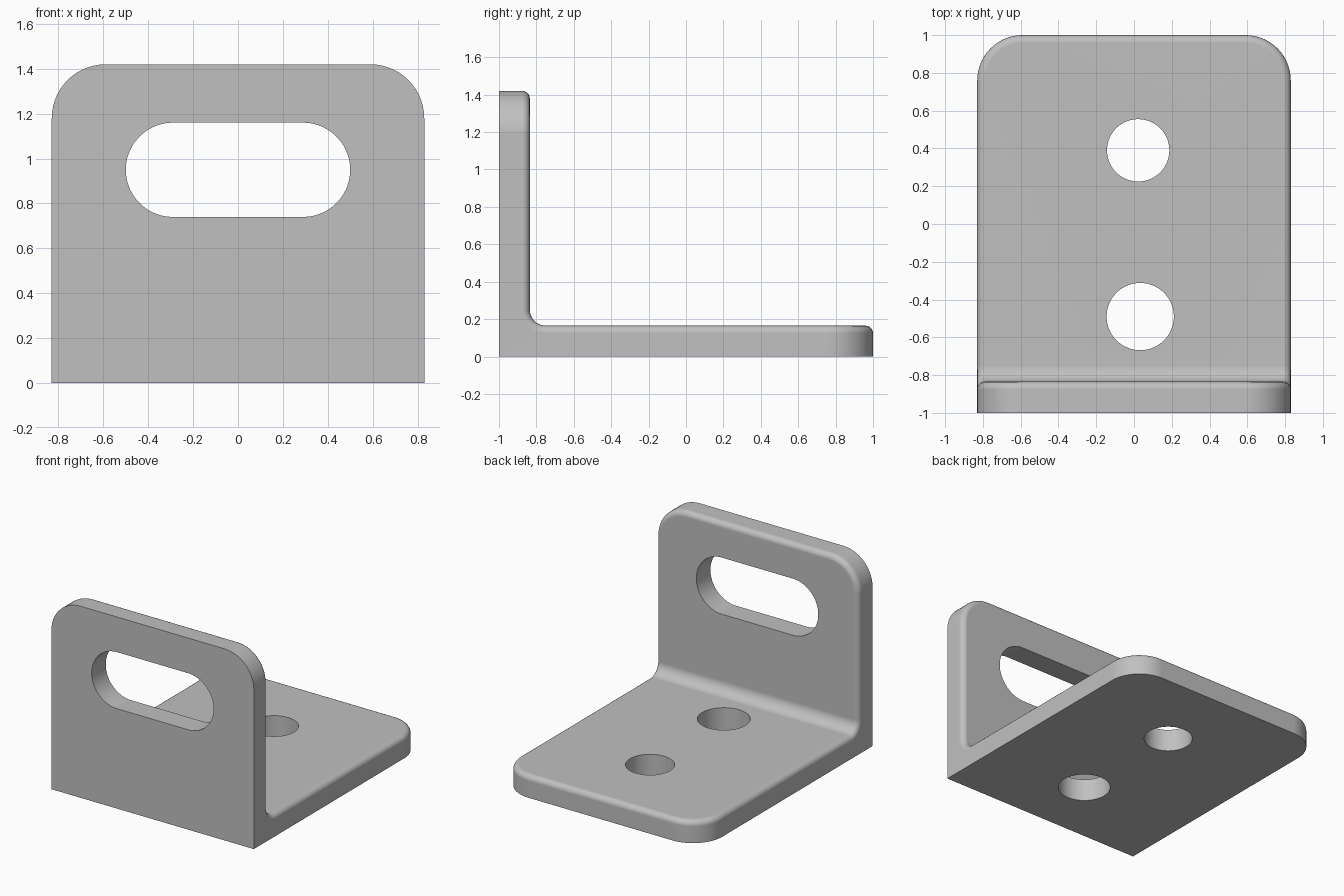
import bpy, bmesh, math

cube = bpy.data.objects.get("Cube")
if cube:
    bpy.data.objects.remove(cube, do_unlink=True)

HALF_W, HEIGHT, THICK = 0.83, 1.42, 0.165
INNER_Y = -1 + THICK
CORNER_R, FILLET_R, RIM_R = 0.24, 0.085, 0.04
EPS = 1e-4

steel = bpy.data.materials.new("grey metal")
steel.use_nodes = True
colour = (0.53, 0.53, 0.53, 1)
steel.diffuse_color = colour
steel.node_tree.nodes["Principled BSDF"].inputs["Base Color"].default_value = colour


def make_object(name, bm):
    bmesh.ops.recalc_face_normals(bm, faces=bm.faces[:])
    mesh = bpy.data.meshes.new(name)
    bm.to_mesh(mesh)
    bm.free()
    mesh.materials.append(steel)
    obj = bpy.data.objects.new(name, mesh)
    bpy.context.collection.objects.link(obj)
    return obj


def prism(points, depth):
    """Closed solid from 3D outline points swept along a vector."""
    bm = bmesh.new()
    face = bm.faces.new([bm.verts.new(p) for p in points])
    swept = bmesh.ops.extrude_face_region(bm, geom=[face], use_keep_orig=True)
    moved = [g for g in swept["geom"] if isinstance(g, bmesh.types.BMVert)]
    bmesh.ops.translate(bm, verts=moved, vec=depth)
    bmesh.ops.recalc_face_normals(bm, faces=bm.faces[:])
    return bm


def round_edges(bm, test, radius, segments):
    edges = [e for e in bm.edges if test(e)]
    bmesh.ops.bevel(bm, geom=edges, offset=radius, offset_type='OFFSET',
                    segments=segments, profile=0.5, affect='EDGES',
                    clamp_overlap=False)


def both(edge, test):
    return all(test(v.co) for v in edge.verts)


def stadium(radius, half_length=0, n=64):
    """Round-ended outline; a circle when half_length is zero."""
    angles = [(i + 0.5) * math.tau / n for i in range(n)]
    return [(radius * math.cos(a) + math.copysign(half_length, math.cos(a)),
             radius * math.sin(a)) for a in angles]


# L-shaped body
profile = [(-1, 0), (1, 0), (1, THICK), (INNER_Y, THICK), (INNER_Y, HEIGHT), (-1, HEIGHT)]
bm = prism([(-HALF_W, y, z) for y, z in profile], (2 * HALF_W, 0, 0))


# Large outer corners on both plates
def is_corner(e):
    along_x = abs(e.verts[0].co.x - e.verts[1].co.x) > EPS
    return not along_x and (both(e, lambda c: c.y > 1 - EPS)
                            or both(e, lambda c: c.z > HEIGHT - EPS))


round_edges(bm, is_corner, CORNER_R, 14)

# Fillet in the inside angle
round_edges(bm, lambda e: both(e, lambda c: abs(c.y - INNER_Y) < EPS
                               and abs(c.z - THICK) < EPS), FILLET_R, 8)


# Rounded rim around the inner surfaces
def is_inner(face):
    return all(v.co.y > INNER_Y - EPS and v.co.z > THICK - EPS for v in face.verts)


round_edges(bm, lambda e: sum(is_inner(f) for f in e.link_faces) == 1, RIM_R, 5)
bracket = make_object("angle_bracket", bm)

# Cutters: two bolt holes in the base and a slot in the upright
cutters = []
for name, x, y, r in (("rear_hole", 0.022, 0.39, 0.165), ("front_hole", 0.033, -0.49, 0.178)):
    outline = [(x + u, y + v, -0.1) for u, v in stadium(r)]
    cutters.append(make_object(name + "_cutter", prism(outline, (0, 0, 0.4))))
outline = [(u, -1.1, 0.95 + v) for u, v in stadium(0.21, 0.29)]
cutters.append(make_object("slot_cutter", prism(outline, (0, 0.4, 0))))

bpy.ops.object.select_all(action='DESELECT')
bpy.context.view_layer.objects.active = bracket
bracket.select_set(True)
for cutter in cutters:
    cutter.hide_render = True
    mod = bracket.modifiers.new(cutter.name, 'BOOLEAN')
    mod.operation, mod.solver, mod.object = 'DIFFERENCE', 'EXACT', cutter
    bpy.ops.object.modifier_apply(modifier=mod.name)
    bpy.data.objects.remove(cutter, do_unlink=True)

# Smooth rounds, crisp edges, flat plates
bpy.ops.object.shade_smooth_by_angle(angle=math.radians(30))
weighted = bracket.modifiers.new("weighted_normals", 'WEIGHTED_NORMAL')
weighted.keep_sharp = True
